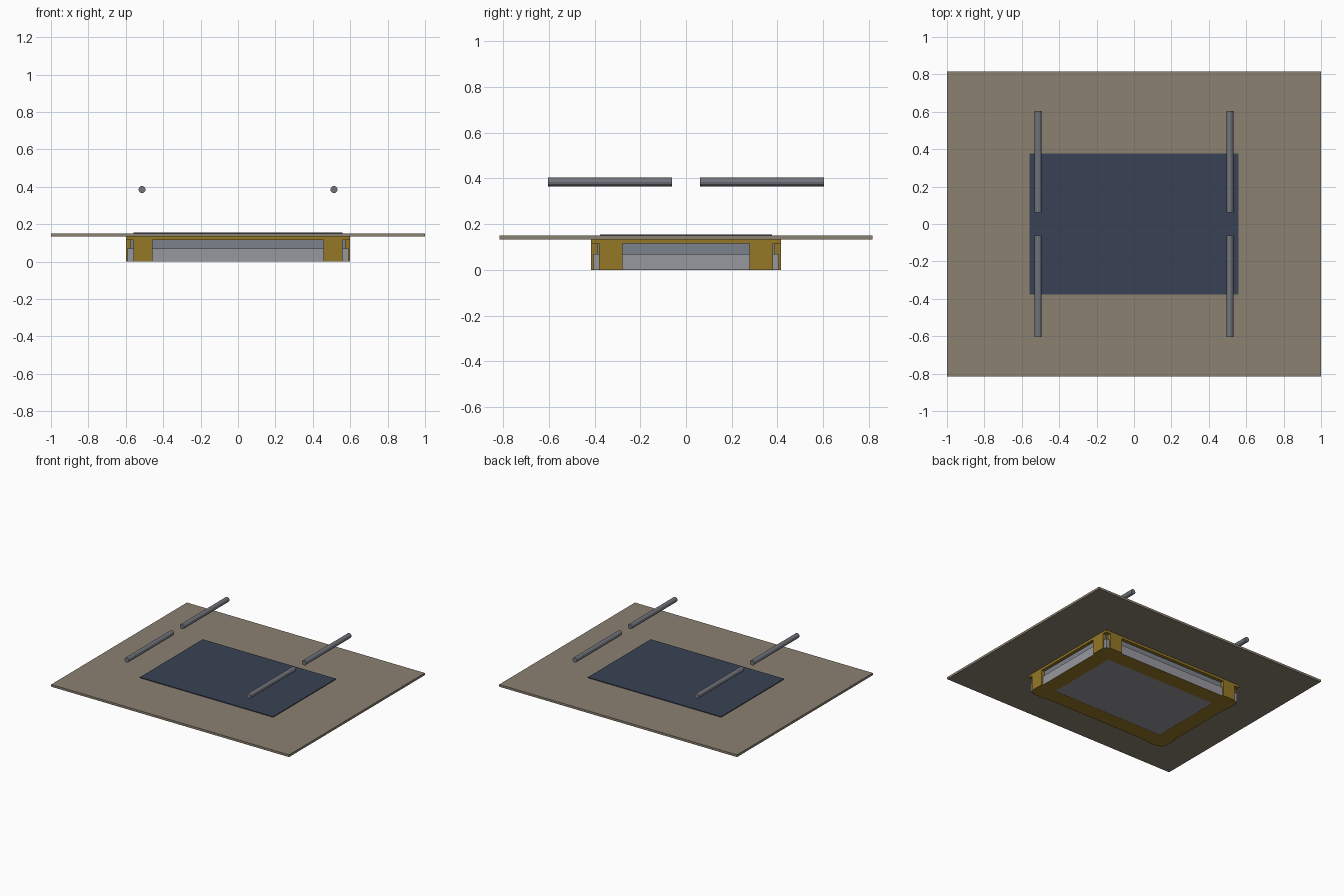
import bpy, bmesh
from mathutils import Matrix

if "Cube" in bpy.data.objects:
    bpy.data.objects.remove(bpy.data.objects["Cube"])


def material(name, rgb):
    m = bpy.data.materials.new(name)
    m.diffuse_color = (*rgb, 1)
    m.use_nodes = True
    m.node_tree.nodes["Principled BSDF"].inputs["Base Color"].default_value = m.diffuse_color
    return m


gold = material("gold", (0.30, 0.19, 0.02))
brown = material("taupe", (0.26, 0.22, 0.165))
navy = material("navy", (0.04, 0.055, 0.09))
silver = material("silver", (0.31, 0.31, 0.35))
slate = material("slate", (0.20, 0.22, 0.26))
steel = material("steel", (0.17, 0.175, 0.20))


def finish(name, bm, mat):
    me = bpy.data.meshes.new(name)
    bm.to_mesh(me)
    bm.free()
    me.materials.append(mat)
    ob = bpy.data.objects.new(name, me)
    bpy.context.collection.objects.link(ob)
    return ob


def box(name, x0, x1, y0, y1, z0, z1, mat):
    bm = bmesh.new()
    centre = Matrix.Translation(((x0 + x1) / 2, (y0 + y1) / 2, (z0 + z1) / 2))
    scale = Matrix.Diagonal((abs(x1 - x0), abs(y1 - y0), z1 - z0, 1))
    bmesh.ops.create_cube(bm, size=1, matrix=centre @ scale)
    return finish(name, bm, mat)


def slab(name, hx, hy, z0, z1, mat):
    return box(name, -hx, hx, -hy, hy, z0, z1, mat)


# stepped base under the table top
slab("base_plinth", 0.59, 0.405, 0.001, 0.07, silver)
slab("base_upper_step", 0.575, 0.39, 0.07, 0.115, slate)
slab("base_cap", 0.60, 0.415, 0.115, 0.149, gold)

# gold border on the underside
for s in (-1, 1):
    box("bottom_border_long", -0.59, 0.59, s * 0.285, s * 0.405, 0, 0.002, gold)
    box("bottom_border_short", s * 0.47, s * 0.59, -0.285, 0.285, 0, 0.002, gold)

# table top and inset panel
slab("table_top", 1.0, 0.815, 0.133, 0.15, brown)
slab("inset_panel", 0.56, 0.377, 0.145, 0.156, navy)

for sx in (-1, 1):
    for sy in (-1, 1):
        # pair of corner plates with an open notch between them
        box("corner_plate_long_side", sx * 0.457, sx * 0.56,
            sy * 0.38, sy * 0.415, 0, 0.12, gold)
        box("corner_plate_short_side", sx * 0.565, sx * 0.60,
            sy * 0.277, sy * 0.38, 0, 0.12, gold)
        # floating rods above the top
        bm = bmesh.new()
        bmesh.ops.create_cone(
            bm, cap_ends=True, segments=12, radius1=0.019, radius2=0.019, depth=0.543,
            matrix=Matrix.Translation((sx * 0.513, sy * 0.332, 0.385))
            @ Matrix.Rotation(1.5707963, 4, 'X'))
        finish("rod", bm, steel)
